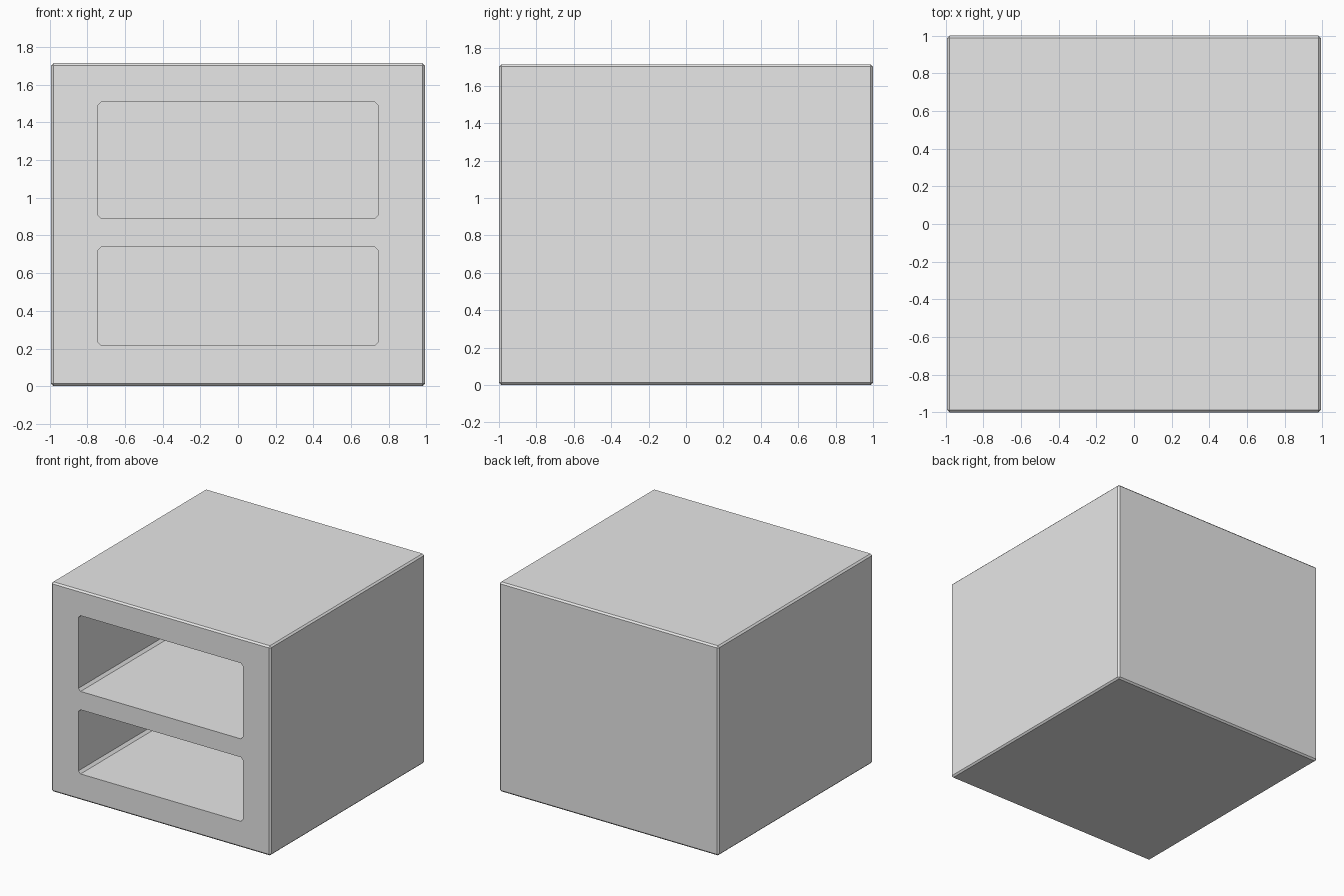
import bpy
import bmesh

cube = bpy.data.objects.get("Cube")
if cube:
    bpy.data.objects.remove(cube, do_unlink=True)

WIDTH, DEPTH, HEIGHT = 1.985, 2.0, 1.715
HALF_OPENING = 0.745
BACK_WALL = 0.21

grey = bpy.data.materials.new("light grey")
grey.use_nodes = True
colour = (0.8, 0.8, 0.8, 1)
grey.diffuse_color = colour
grey.node_tree.nodes["Principled BSDF"].inputs["Base Color"].default_value = colour


def box(name, low, high, chamfer, only_depth_edges=False):
    """Chamfered box between two corners, on all edges or only those along y."""
    bm = bmesh.new()
    bmesh.ops.create_cube(bm, size=1)
    for v in bm.verts:
        v.co = [(a + b) / 2 + c * (b - a) for a, b, c in zip(low, high, v.co)]
    edges = [e for e in bm.edges if not only_depth_edges
             or abs(e.verts[0].co.y - e.verts[1].co.y) > 0.1]
    bmesh.ops.bevel(bm, geom=edges, offset=chamfer, segments=1,
                    affect='EDGES', profile=0.5)
    bmesh.ops.recalc_face_normals(bm, faces=bm.faces[:])
    mesh = bpy.data.meshes.new(name)
    bm.to_mesh(mesh)
    bm.free()
    mesh.materials.append(grey)
    obj = bpy.data.objects.new(name, mesh)
    bpy.context.collection.objects.link(obj)
    return obj


# Cabinet body with chamfered outer edges
cabinet = box("cabinet", (-WIDTH / 2, -DEPTH / 2, 0),
              (WIDTH / 2, DEPTH / 2, HEIGHT), 0.013)

# Two open compartments cut in from the front
for name, bottom, top in (("lower_compartment", 0.215, 0.74),
                          ("upper_compartment", 0.89, 1.51)):
    cutter = box(name + "_cutter", (-HALF_OPENING, -DEPTH / 2 - 0.1, bottom),
                 (HALF_OPENING, DEPTH / 2 - BACK_WALL, top), 0.02, True)
    cut = cabinet.modifiers.new(name, 'BOOLEAN')
    cut.operation = 'DIFFERENCE'
    cut.solver = 'EXACT'
    cut.object = cutter
    cutter.hide_render = True
    cutter.hide_set(True)
